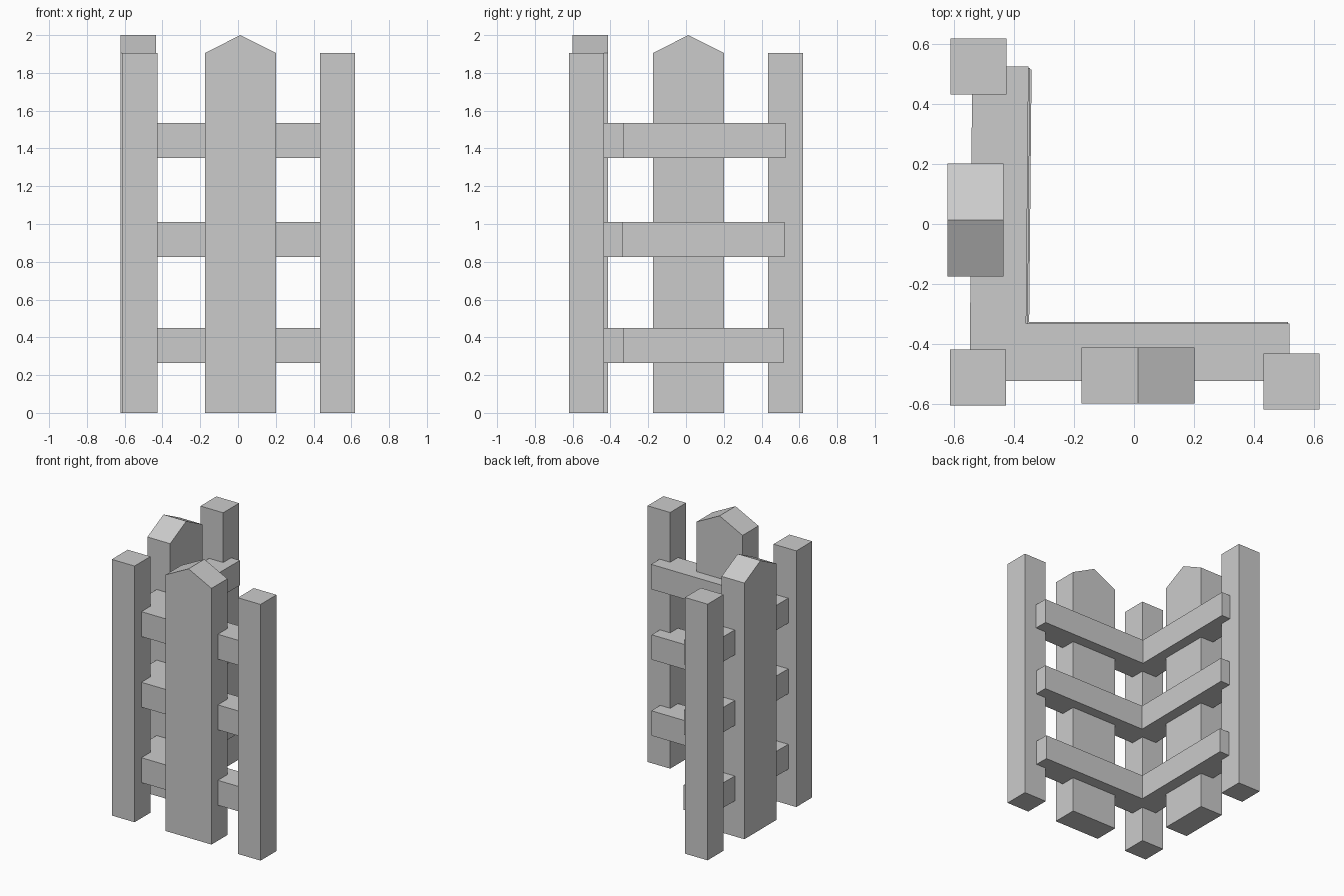
import bpy
import bmesh
from mathutils import Vector

cube = bpy.data.objects.get("Cube")
if cube:
    bpy.data.objects.remove(cube, do_unlink=True)

# Single plain grey for the whole fence
GREY = (0.6, 0.6, 0.6, 1.0)
mat = bpy.data.materials.new("light_grey")
mat.use_nodes = True
mat.diffuse_color = GREY
mat.node_tree.nodes["Principled BSDF"].inputs["Base Color"].default_value = GREY


def prism(name, profile, sweep):
    """Extrude a planar outline along a vector."""
    bm = bmesh.new()
    face = bm.faces.new([bm.verts.new(p) for p in profile])
    ext = bmesh.ops.extrude_face_region(bm, geom=[face], use_keep_orig=True)
    moved = [v for v in ext["geom"] if isinstance(v, bmesh.types.BMVert)]
    bmesh.ops.translate(bm, verts=moved, vec=Vector(sweep))
    bmesh.ops.recalc_face_normals(bm, faces=bm.faces)
    mesh = bpy.data.meshes.new(name)
    bm.to_mesh(mesh)
    bm.free()
    mesh.materials.append(mat)
    obj = bpy.data.objects.new(name, mesh)
    bpy.context.collection.objects.link(obj)
    return obj


WIDTH = 0.187      # thickness of posts, planks and rails
SHOULDER = 1.905   # post height and where the plank points begin

# Square posts at the corner and at both ends
for name, x, y in (("corner_post", -0.614, -0.606),
                   ("right_post", 0.433, -0.62),
                   ("back_post", -0.612, 0.433)):
    base = [(x, y, 0), (x + WIDTH, y, 0),
            (x + WIDTH, y + WIDTH, 0), (x, y + WIDTH, 0)]
    prism(name, base, (0, 0, SHOULDER))

# Wide pointed planks in the middle of each side
gable = [(-0.176, 0), (0.202, 0), (0.202, SHOULDER),
         (0.013, 2.0), (-0.176, SHOULDER)]
prism("front_plank", [(u, -0.6, z) for u, z in gable], (0, WIDTH, 0))
prism("side_plank", [(-0.622, u, z) for u, z in gable], (WIDTH, 0, 0))

# L-shaped rails, each very slightly shifted and out of square
for name, z, dx, dy in (("lower_rail", 0.264, 0.010, 0.004),
                        ("middle_rail", 0.825, 0.005, -0.004),
                        ("upper_rail", 1.35, 0.0, 0.0)):
    outline = [(-0.549, -0.525), (0.52 - dx / 2, -0.525),
               (0.52 - dx / 2, -0.332 + dy), (-0.36 + dx, -0.332 + dy),
               (-0.352 + dx, 0.526 - dx), (-0.54, 0.526 - dx)]
    prism(name, [(x, y, z) for x, y in outline], (0, 0, 0.185))
